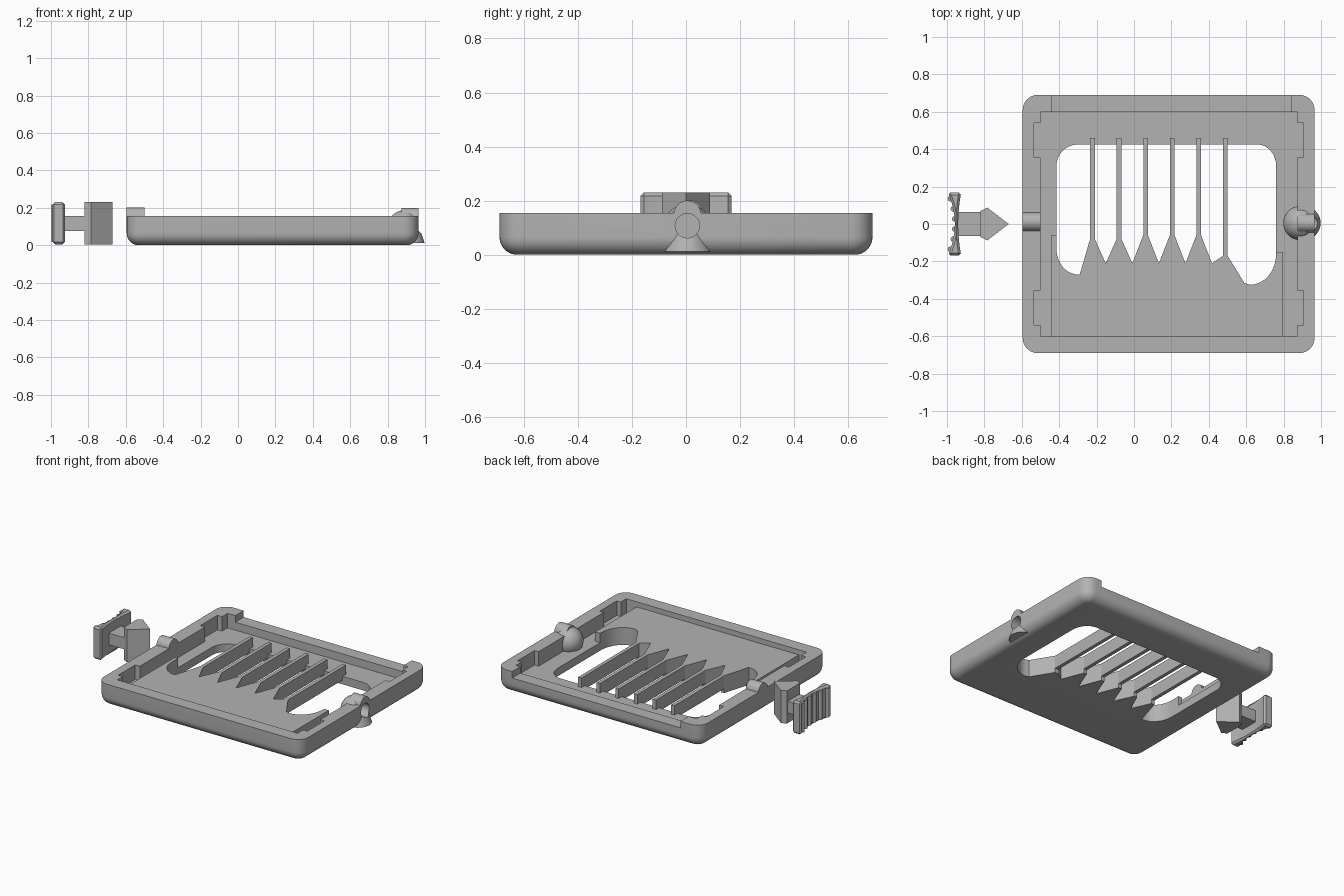
import bpy, bmesh, math
from mathutils import Matrix

cube = bpy.data.objects.get("Cube")
if cube:
    bpy.data.objects.remove(cube, do_unlink=True)

grey = bpy.data.materials.new("plain grey")
grey.use_nodes = True
colour = (0.45, 0.45, 0.45, 1)
grey.diffuse_color = colour
grey.node_tree.nodes["Principled BSDF"].inputs["Base Color"].default_value = colour


def finish(name, bm):
    bmesh.ops.recalc_face_normals(bm, faces=bm.faces)
    mesh = bpy.data.meshes.new(name)
    bm.to_mesh(mesh)
    bm.free()
    mesh.materials.append(grey)
    ob = bpy.data.objects.new(name, mesh)
    bpy.context.collection.objects.link(ob)
    return ob


def loft(name, loops):
    bm = bmesh.new()
    rings = [[bm.verts.new(p) for p in loop] for loop in loops]
    n = len(rings[0])
    for a, b in zip(rings, rings[1:]):
        for i in range(n):
            j = (i + 1) % n
            bm.faces.new((a[i], a[j], b[j], b[i]))
    bm.faces.new(rings[0])
    bm.faces.new(rings[-1])
    return finish(name, bm)


def prism(name, outline, z0, z1):
    return loft(name, [[(x, y, z) for x, y in outline] for z in (z0, z1)])


def box(name, x0, x1, y0, y1, z0, z1):
    return prism(name, [(x0, y0), (x1, y0), (x1, y1), (x0, y1)], z0, z1)


def cone(name, r1, r2, depth, centre, along_x=False):
    bm = bmesh.new()
    turn = Matrix.Rotation(math.pi / 2, 4, 'Y') if along_x else Matrix()
    bmesh.ops.create_cone(bm, cap_ends=True, segments=40, radius1=r1, radius2=r2,
                          depth=depth, matrix=Matrix.Translation(centre) @ turn)
    return finish(name, bm)


def arc(cx, cy, rx, ry, start, end, steps=8):
    angles = [math.radians(start + (end - start) * i / steps) for i in range(steps + 1)]
    return [(cx + rx * math.cos(a), cy + ry * math.sin(a)) for a in angles]


def boolean(ob, other, operation='DIFFERENCE'):
    mod = ob.modifiers.new("shape", 'BOOLEAN')
    mod.operation, mod.solver, mod.object = operation, 'EXACT', other
    bpy.context.view_layer.objects.active = ob
    bpy.ops.object.modifier_apply(modifier=mod.name)
    bpy.data.objects.remove(other, do_unlink=True)


# Tray shell with rounded corners and a rounded lower rim
LEFT, RIGHT, HALF, TOP, FRONT_FLOOR = -0.595, 0.965, 0.69, 0.155, 0.12
RIM = 0.065


def rounded_rect(inset):
    r = 0.08 - inset
    out = []
    for k, (cx, cy) in enumerate([(RIGHT - 0.08, HALF - 0.08), (LEFT + 0.08, HALF - 0.08),
                                  (LEFT + 0.08, 0.08 - HALF), (RIGHT - 0.08, 0.08 - HALF)]):
        out += arc(cx, cy, r, r, 90 * k, 90 * k + 90)
    return out


loops = []
for i in range(9):
    a = math.pi / 2 * i / 8
    z = RIM * (1 - math.cos(a))
    loops.append([(x, y, z) for x, y in rounded_rect(RIM * (1 - math.sin(a)))])
loops.append([(x, y, TOP) for x, y in rounded_rect(0)])
tray = loft("tray", loops)

# Cavity, side pockets and lowered back wall
boolean(tray, box("cavity_cutter", -0.5, 0.875, -0.6, 0.6, 0.055, 0.3))
for s in (-1, 1):
    y0, y1 = sorted((s * 0.355, s * 0.54))
    boolean(tray, box("pocket_cutter", -0.535, 0.906, y0, y1, 0.055, 0.3))
boolean(tray, box("back_cutter", -0.44, 0.842, 0.59, 0.75, 0.11, 0.3))

# Raised front floor
raised = [(-0.44, -0.61), (0.797, -0.61), (0.797, -0.15), (0.7, -0.15), (0.5, -0.06), (-0.44, -0.06)]
boolean(tray, prism("raised_floor", raised, 0.03, FRONT_FLOOR), 'UNION')

# Window with a zigzag front edge that meets the fins
fins = [(-0.222, -0.08), (-0.08, -0.08), (0.062, -0.06), (0.204, -0.06), (0.346, -0.06), (0.488, -0.17)]
W = 0.0125
window = arc(0.66, 0.31, 0.1, 0.115, 0, 90) + arc(-0.3, 0.31, 0.115, 0.115, 90, 180)
window += arc(-0.3, -0.13, 0.115, 0.14, 180, 275)
for i, (x, y) in enumerate(fins):
    window += [(x - W, y), (x + W, y)]
    if i < 5:
        window.append((x + 0.071, -0.21))
window += [(0.59, -0.315)] + arc(0.62, -0.16, 0.14, 0.165, 270, 360)
boolean(tray, prism("window_cutter", window, -0.1, 0.4))

# Ball socket and flared boss on the right wall, ridge on the left wall
bm = bmesh.new()
bmesh.ops.create_uvsphere(bm, u_segments=32, v_segments=20, radius=0.092,
                          matrix=Matrix.Translation((0.89, 0.005, 0.095)))
socket = finish("socket_ball", bm)
boolean(socket, box("ball_trim", 0.93, 1.1, -0.2, 0.2, -0.1, 0.3))
boolean(tray, socket, 'UNION')
boolean(tray, cone("boss", 0.09, 0.048, 0.12, (0.908, 0.005, 0.072)), 'UNION')
boolean(tray, cone("right_ridge", 0.05, 0.05, 0.09, (0.92, 0.005, 0.15), True), 'UNION')
boolean(tray, cone("left_ridge", 0.05, 0.05, 0.095, (-0.5475, 0.012, 0.151), True), 'UNION')
boolean(tray, cone("socket_hole", 0.045, 0.045, 0.2, (0.96, 0.005, 0.107), True))

# Row of upright fins
for i, (x, y) in enumerate(fins):
    box("fin_%d" % (i + 1), x - W, x + W, y, 0.46, 0.03, FRONT_FLOOR)

# Separate push button: concave grip, stem and pointed wedge
N = 12
ys = [0.168 - 0.336 * i / N for i in range(N + 1)]
grip = [(-0.958 - 0.037 * (y / 0.168) ** 2, y) for y in ys]
grip += [(-0.94 + 0.016 * (y / 0.168) ** 2, y) for y in reversed(ys)]
head = prism("button_grip", grip, 0.005, 0.23)
bevel = head.modifiers.new("bevel", 'BEVEL')
bevel.width, bevel.segments, bevel.limit_method = 0.012, 1, 'ANGLE'
bevel.angle_limit = math.radians(50)
for i in range(6):
    y = -0.135 + 0.054 * i
    x = -0.958 - 0.037 * (y / 0.168) ** 2
    cone("grip_rib_%d" % (i + 1), 0.014, 0.014, 0.2, (x, y, 0.1175))
box("button_stem", -0.95, -0.8, -0.065, 0.065, 0.075, 0.155)
wedge = [(-0.82, -0.07), (-0.785, -0.088), (-0.67, 0), (-0.785, 0.088), (-0.82, 0.07)]
prism("button_wedge", wedge, 0.005, 0.23)

# Smooth curved surfaces while keeping hard edges
bpy.ops.object.select_all(action='DESELECT')
for ob in bpy.context.scene.objects:
    if ob.type == 'MESH' and ob.name.startswith(("tray", "grip_rib")):
        ob.select_set(True)
        bpy.context.view_layer.objects.active = ob
bpy.ops.object.shade_smooth_by_angle(angle=math.radians(30))
